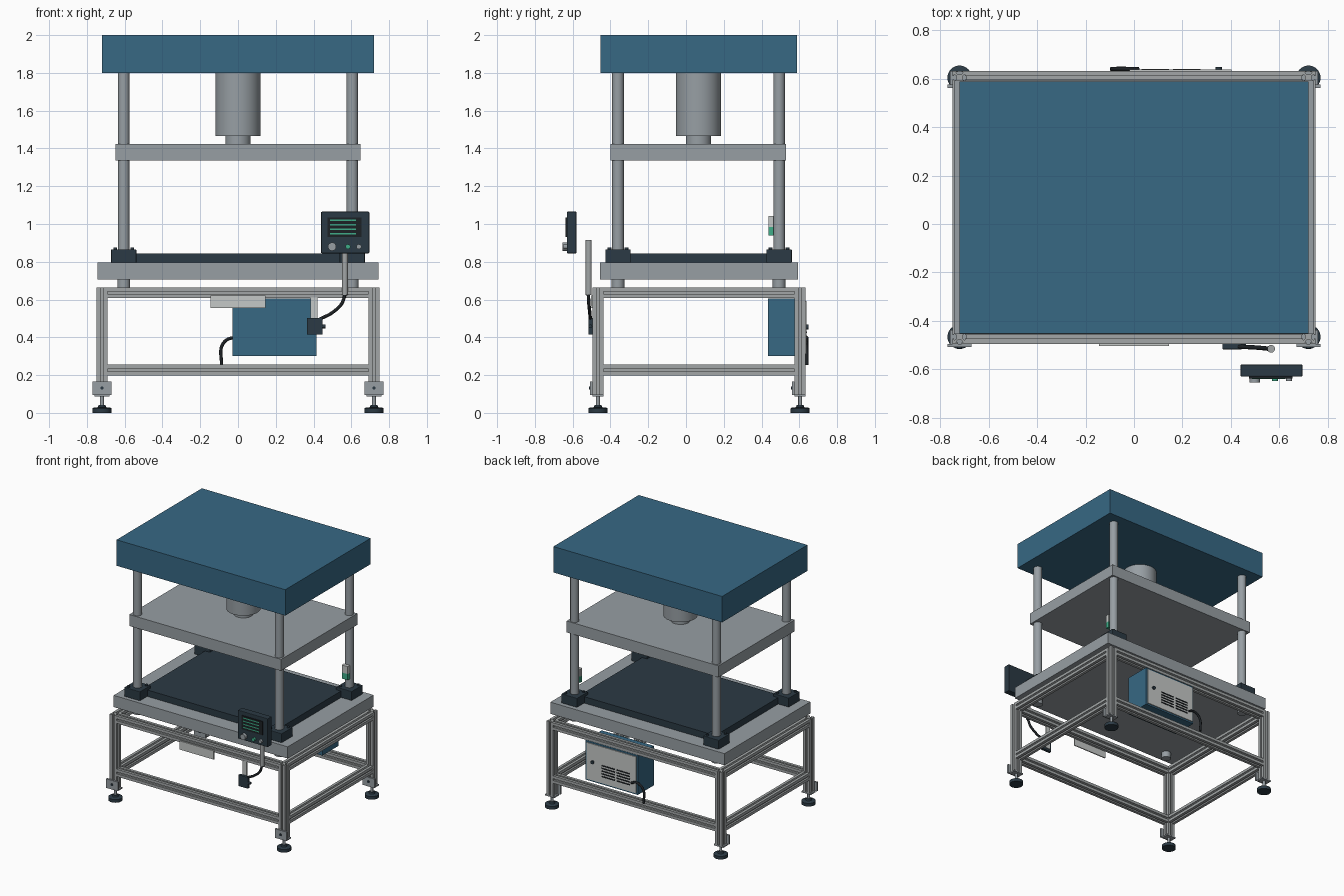
import bpy, bmesh, math
from mathutils import Vector, Matrix

if "Cube" in bpy.data.objects:
    bpy.data.objects.remove(bpy.data.objects["Cube"])

def mat(name, c):
    m = bpy.data.materials.new(name)
    m.diffuse_color = (*c, 1)
    m.use_nodes = True
    m.node_tree.nodes["Principled BSDF"].inputs["Base Color"].default_value = m.diffuse_color
    return m

BLUE = mat("blue_paint", (0.038, 0.138, 0.231))
STEEL = mat("steel_grey", (0.310, 0.345, 0.370))
ALU = mat("aluminium", (0.36, 0.38, 0.385))
DARK = mat("dark_slate", (0.024, 0.042, 0.058))
LIGHT = mat("light_panel", (0.56, 0.58, 0.57))
GREEN = mat("indicator_green", (0.05, 0.42, 0.25))
BLACK = mat("black_rubber", (0.012, 0.015, 0.018))

def finish(name, bm, m, smooth=False):
    bmesh.ops.recalc_face_normals(bm, faces=bm.faces)
    me = bpy.data.meshes.new(name)
    bm.to_mesh(me)
    bm.free()
    ob = bpy.data.objects.new(name, me)
    bpy.context.collection.objects.link(ob)
    me.materials.append(m)
    if smooth:
        bpy.ops.object.select_all(action='DESELECT')
        ob.select_set(True)
        bpy.context.view_layer.objects.active = ob
        bpy.ops.object.shade_smooth_by_angle(angle=math.radians(35))
    return ob

def box(name, x, y, z, m, bevel=0):
    """Box from (min, max) ranges."""
    bm = bmesh.new()
    bmesh.ops.create_cube(bm, size=1)
    for v in bm.verts:
        v.co = [(r[0] + r[1]) / 2 + c * (r[1] - r[0]) for r, c in zip((x, y, z), v.co)]
    if bevel:
        bmesh.ops.bevel(bm, geom=bm.edges[:], offset=bevel, segments=2, affect='EDGES', profile=0.5)
    return finish(name, bm, m)

AXES = {'z': Matrix.Identity(3),
        'x': Matrix(((0, 0, 1), (1, 0, 0), (0, 1, 0))),
        'y': Matrix(((1, 0, 0), (0, 0, 1), (0, 1, 0)))}

def extrude(name, pts, base, length, m, axis='z', smooth=False):
    """Closed 2D outline extruded from base along an axis."""
    bm = bmesh.new()
    R, b = AXES[axis], Vector(base)
    f = bm.faces.new([bm.verts.new(b + R @ Vector((p[0], p[1], 0))) for p in pts])
    r = bmesh.ops.extrude_face_region(bm, geom=[f])
    bmesh.ops.translate(bm, vec=R @ Vector((0, 0, length)),
                        verts=[g for g in r['geom'] if isinstance(g, bmesh.types.BMVert)])
    return finish(name, bm, m, smooth)

def cyl(name, base, radius, length, m, axis='z', n=32):
    pts = [(radius * math.cos(2 * math.pi * i / n), radius * math.sin(2 * math.pi * i / n)) for i in range(n)]
    return extrude(name, pts, base, length, m, axis, n > 8)

def lathe(name, profile, centre, m, n=32):
    bm = bmesh.new()
    vs = [bm.verts.new((r, 0, z)) for r, z in profile]
    es = [bm.edges.new(e) for e in zip(vs, vs[1:])]
    bmesh.ops.spin(bm, geom=vs + es, cent=(0, 0, 0), axis=(0, 0, 1), angle=2 * math.pi, steps=n)
    bmesh.ops.remove_doubles(bm, verts=bm.verts, dist=1e-5)
    bmesh.ops.translate(bm, vec=Vector(centre), verts=bm.verts)
    return finish(name, bm, m, True)

def cable(name, pts, radius, m):
    cu = bpy.data.curves.new(name, 'CURVE')
    cu.dimensions = '3D'
    cu.bevel_depth = radius
    cu.bevel_resolution = 3
    cu.use_fill_caps = True
    s = cu.splines.new('BEZIER')
    s.bezier_points.add(len(pts) - 1)
    for bp, p in zip(s.bezier_points, pts):
        bp.co = p
        bp.handle_left_type = bp.handle_right_type = 'AUTO'
    ob = bpy.data.objects.new(name, cu)
    bpy.context.collection.objects.link(ob)
    cu.materials.append(m)

# slotted extrusion cross-section: one side, turned four times
H = 0.0285
SIDE = [(-H, -H), (-0.007, -H), (-0.007, -H + 0.006), (-0.014, -H + 0.006), (-0.008, -H + 0.015),
        (0.008, -H + 0.015), (0.014, -H + 0.006), (0.007, -H + 0.006), (0.007, -H)]
SLOT = []
for q in range(4):
    c, s = [(1, 0), (0, 1), (-1, 0), (0, -1)][q]
    SLOT += [(c * x - s * y, s * x + c * y) for x, y in SIDE]

LX, LY = 0.72, (-0.466, 0.604)

# legs, brackets and levelling feet
for sx, sn in ((-1, "left"), (1, "right")):
    for y, yn in zip(LY, ("front", "back")):
        t = f"{yn}_{sn}"
        x = sx * LX
        extrude(f"leg_{t}", SLOT, (x, y, 0.095), 0.57, ALU)
        box(f"foot_bracket_{t}", (x - 0.05, x + 0.05), (y - H - 0.014, y - H), (0.095, 0.165), STEEL)
        box(f"foot_plate_{t}", (x - 0.04, x + 0.04), (y - H, y + H), (0.087, 0.097), STEEL)
        cyl(f"bracket_bolt_{t}", (x, y - H - 0.02, 0.132), 0.009, 0.008, DARK, 'y', 16)
        cyl(f"foot_stem_{t}", (x, y, 0.02), 0.01, 0.09, STEEL, n=16)
        lathe(f"foot_pad_{t}", [(0, 0), (0.05, 0), (0.05, 0.024), (0.044, 0.028), (0.022, 0.03),
                                (0.018, 0.042), (0, 0.042)], (x, y, 0), DARK)

# frame rails
for z, zn in ((0.6365, "upper"), (0.2265, "lower")):
    for y, yn in zip(LY, ("front", "back")):
        extrude(f"{zn}_{yn}_rail", SLOT, (-LX + H, y, z), 2 * (LX - H), ALU, 'x')
    for sx, sn in ((-1, "left"), (1, "right")):
        extrude(f"{zn}_{sn}_rail", SLOT, (sx * LX, LY[0] + H, z), LY[1] - LY[0] - 2 * H, ALU, 'y')

# press body
box("base_plate", (-0.743, 0.743), (-0.455, 0.592), (0.705, 0.795), STEEL)
box("bolster_plate", (-0.58, 0.58), (-0.335, 0.47), (0.795, 0.845), DARK)
box("moving_plate", (-0.648, 0.648), (-0.4, 0.53), (1.335, 1.423), STEEL)
box("crown_block", (-0.72, 0.72), (-0.452, 0.588), (1.8, 2.0), BLUE)
cyl("ram_cylinder", (0, 0.066, 1.465), 0.12, 0.335, STEEL, n=48)
cyl("ram_rod", (0, 0.066, 1.42), 0.067, 0.05, STEEL, n=40)

# guide columns with corner blocks
for sx, sn in ((-1, "left"), (1, "right")):
    for y, yn in ((-0.36, "front"), (0.493, "back")):
        t = f"{yn}_{sn}"
        x = sx * 0.605
        cyl(f"guide_column_{t}", (x, y, 0.69), 0.031, 1.12, STEEL)
        cyl(f"column_nut_{t}", (x, y, 0.66), 0.034, 0.05, STEEL)
        box(f"corner_block_{t}", (x - 0.067, x + 0.067), (y - 0.067, y + 0.067), (0.795, 0.866), DARK, 0.004)
        for k in (-1, 1):
            cyl(f"block_bolt_{t}", (x + 0.045 * k, y + 0.045 * k, 0.864), 0.01, 0.012, DARK, n=12)

# position sensor on back right column
box("sensor_head", (0.58, 0.63), (0.437, 0.463), (0.985, 1.043), LIGHT)
box("sensor_body", (0.58, 0.63), (0.437, 0.463), (0.938, 0.985), GREEN)

# electrical cabinet at the back
box("cabinet", (-0.03, 0.415), (0.435, 0.63), (0.3, 0.605), BLUE)
box("cabinet_door", (-0.018, 0.403), (0.63, 0.637), (0.312, 0.593), LIGHT)
for i in range(5):
    z = 0.36 + i * 0.021
    for x0 in (0.03, 0.16):
        box("vent_slot", (x0, x0 + 0.115), (0.637, 0.64), (z, z + 0.009), BLACK)
cyl("door_lock", (0.35, 0.636, 0.455), 0.013, 0.012, DARK, 'y', 20)
cable("cabinet_cable", [(0.02, 0.638, 0.385), (-0.03, 0.64, 0.397), (-0.08, 0.64, 0.365), (-0.088, 0.64, 0.255)],
      0.009, BLACK)

# front name plate, left blank
box("front_plate", (-0.145, 0.145), (-0.503, -0.495), (0.555, 0.622), LIGHT)

# junction box, hanger and cable
box("junction_hanger", (0.385, 0.42), (-0.495, -0.487), (0.43, 0.61), LIGHT)
box("junction_box", (0.365, 0.447), (-0.517, -0.494), (0.415, 0.503), DARK, 0.003)
cyl("cable_gland", (0.445, -0.506, 0.458), 0.01, 0.018, DARK, 'x', 16)
cable("panel_cable", [(0.43, -0.506, 0.495), (0.505, -0.51, 0.535), (0.555, -0.515, 0.59), (0.566, -0.52, 0.73)],
      0.009, BLACK)

# control panel on its arm
cyl("panel_arm", (0.566, -0.515, 0.625), 0.016, 0.29, ALU, n=24)
box("control_panel", (0.44, 0.695), (-0.63, -0.58), (0.845, 1.065), DARK, 0.004)
box("panel_screen", (0.475, 0.655), (-0.637, -0.63), (0.93, 1.035), BLACK)
for i in range(4):
    z = 0.945 + i * 0.024
    box("screen_line", (0.488, 0.625), (-0.639, -0.637), (z, z + 0.008), GREEN)
cyl("panel_knob", (0.498, -0.655, 0.88), 0.022, 0.026, STEEL, 'y', 24)
cyl("green_button", (0.582, -0.648, 0.88), 0.013, 0.02, GREEN, 'y', 20)
cyl("dark_button", (0.64, -0.648, 0.88), 0.013, 0.02, STEEL, 'y', 20)
